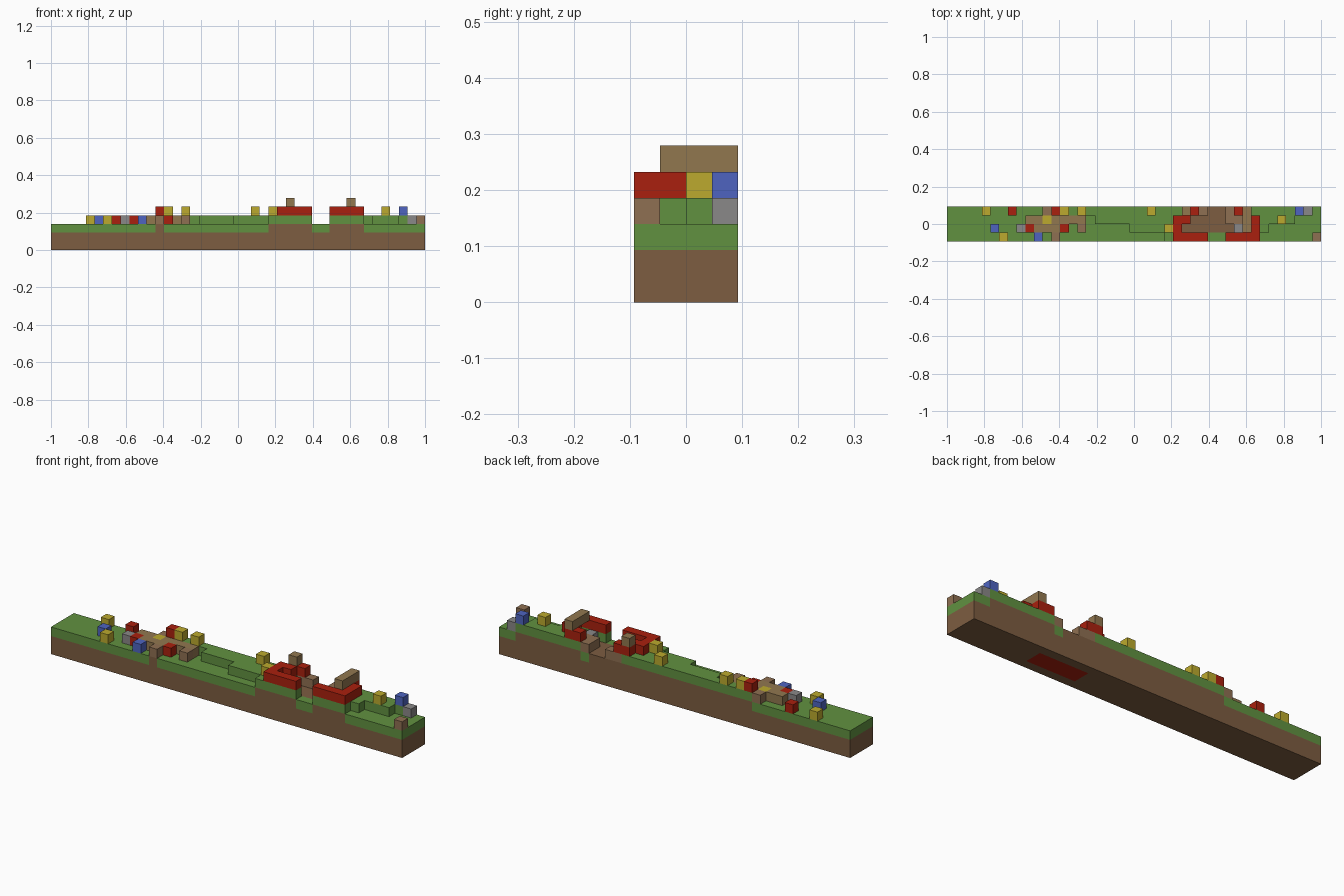
import bpy
import bmesh
from mathutils import Vector

cube = bpy.data.objects.get("Cube")
if cube:
    bpy.data.objects.remove(cube, do_unlink=True)

LENGTH, DEPTH = 43, 4
U = 2 / LENGTH


def material(name, rgb):
    lin = [((c / 255 + 0.055) / 1.055) ** 2.4 for c in rgb] + [1]
    m = bpy.data.materials.new(name)
    m.use_nodes = True
    m.diffuse_color = lin
    m.node_tree.nodes["Principled BSDF"].inputs["Base Color"].default_value = lin
    return m


MATS = {
    "dirt": material("dirt brown", (125, 93, 65)),
    "grass": material("grass green", (97, 145, 64)),
    "red": material("brick red", (170, 32, 14)),
    "yellow": material("yellow", (188, 170, 46)),
    "blue": material("blue", (78, 100, 192)),
    "grey": material("stone grey", (138, 136, 136)),
    "plank": material("plank tan", (145, 119, 79)),
    "log": material("log brown", (143, 112, 82)),
}

cells = {}   # block position -> (part name, colour)


def fill(part, colour, xs, ys, zs):
    """Fill inclusive block ranges; later parts replace earlier ones."""
    for x in range(xs[0], xs[1] + 1):
        for y in range(ys[0], ys[1] + 1):
            for z in range(zs[0], zs[1] + 1):
                cells[x, y, z] = (part, colour)


def blocks(part, colour, z, *spots):
    for x, y in spots:
        cells[x, y, z] = (part, colour)


# Ground: two dirt layers, a red core underneath, one grass layer
fill("dirt_base", "dirt", (0, LENGTH - 1), (0, DEPTH - 1), (0, 1))
fill("red_core", "red", (28, 33), (1, 2), (0, 0))
fill("grass_layer", "grass", (0, LENGTH - 1), (0, DEPTH - 1), (2, 2))

# Raised terraces, with dirt beneath the upper grass
terraces = [(0, 25, 29), (0, 32, 35), (1, 21, 26), (1, 35, 36),
            (2, 17, 27), (2, 35, 39), (3, 12, 27), (3, 33, 40)]
for y, first, last in terraces:
    fill("dirt_base", "dirt", (first, last), (y, y), (2, 2))
    fill("grass_terrace", "grass", (first, last), (y, y), (3, 3))

# Sunken house floor
for y, first, last in [(1, 27, 34), (2, 28, 34), (3, 28, 31)]:
    fill("house_floor", "dirt", (first, last), (y, y), (2, 2))

# House walls, beams and posts
fill("left_wall", "red", (26, 29), (0, 0), (4, 4))
blocks("left_wall", "red", 4, (26, 1), (26, 2), (27, 2), (27, 3), (28, 3))
fill("right_wall", "red", (32, 35), (0, 0), (4, 4))
blocks("right_wall", "red", 4, (35, 1), (35, 2), (33, 3), (34, 3))
blocks("roof_beam", "plank", 5, (27, 3), (34, 1), (34, 2), (34, 3))
blocks("house_post", "log", 3, (28, 3), (29, 3), (32, 2), (32, 3), (33, 2))
blocks("house_stone", "grey", 3, (33, 1))

# Ruined hut on the low ground
fill("hut_planks", "plank", (9, 15), (2, 2), (3, 3))
fill("hut_planks", "plank", (10, 12), (1, 1), (3, 3))
blocks("hut_log", "log", 3, (11, 3), (12, 0), (15, 1))
fill("dirt_base", "dirt", (12, 12), (0, 0), (2, 2))
blocks("hut_brick", "red", 3, (9, 1), (13, 1))
blocks("hut_stone", "grey", 3, (8, 1))

# Flowers and loose blocks
blocks("low_yellow_flower", "yellow", 3, (4, 3), (6, 0), (11, 2))
blocks("low_blue_flower", "blue", 3, (5, 1), (10, 0))
blocks("low_red_flower", "red", 3, (7, 3))
blocks("high_yellow_flower", "yellow", 4, (13, 3), (15, 3), (23, 3), (25, 1), (38, 2))
blocks("high_red_flower", "red", 4, (12, 3))
blocks("high_blue_flower", "blue", 4, (40, 3))
blocks("end_stone", "grey", 3, (41, 3))
blocks("end_log", "log", 3, (42, 0))


def build(part):
    """Make one object from the outer block faces of a part."""
    bm = bmesh.new()
    for cell, (owner, colour) in cells.items():
        if owner != part:
            continue
        mat = MATS[colour]
        centre = Vector(cell) + Vector((0.5, 0.5, 0.5))
        for axis in range(3):
            for sign in (-1, 1):
                n = Vector((0, 0, 0))
                n[axis] = sign
                if tuple(int(a + b) for a, b in zip(cell, n)) in cells:
                    continue
                s = Vector((0, 0, 0))
                s[(axis + 1) % 3] = 0.5
                t = n.cross(s)
                corners = [centre + n / 2 + a * s + b * t
                           for a, b in ((-1, -1), (1, -1), (1, 1), (-1, 1))]
                bm.faces.new([bm.verts.new(((c.x - LENGTH / 2) * U,
                                            (c.y - DEPTH / 2) * U, c.z * U))
                              for c in corners])
    bmesh.ops.remove_doubles(bm, verts=bm.verts, dist=U / 100)
    bmesh.ops.dissolve_limit(bm, angle_limit=0.01, verts=bm.verts, edges=bm.edges)
    mesh = bpy.data.meshes.new(part)
    bm.to_mesh(mesh)
    bm.free()
    mesh.materials.append(mat)
    bpy.context.collection.objects.link(bpy.data.objects.new(part, mesh))


for part in dict.fromkeys(owner for owner, _ in cells.values()):
    build(part)
